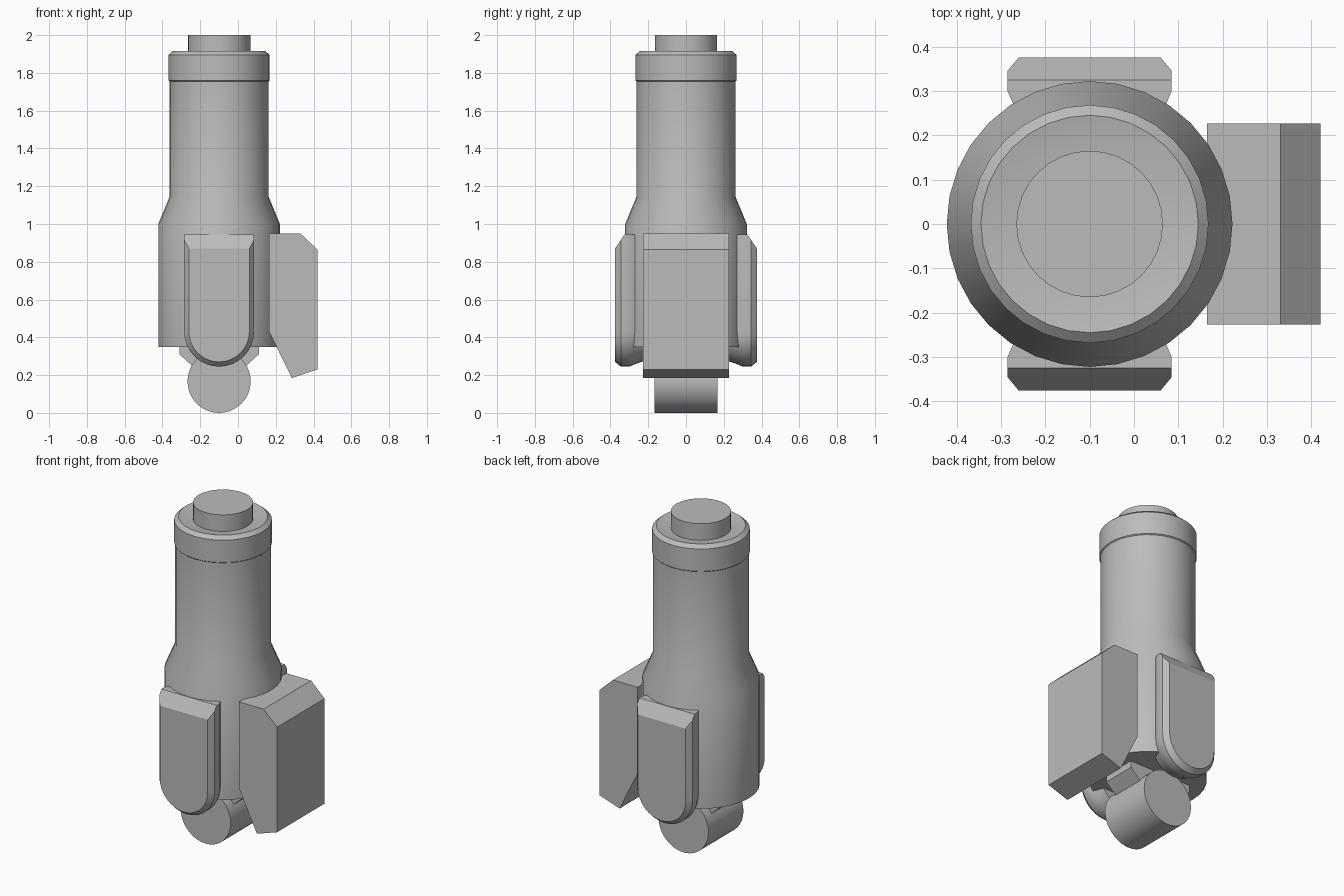
import bpy, bmesh, math

cube = bpy.data.objects.get("Cube")
if cube:
    bpy.data.objects.remove(cube, do_unlink=True)

grey = bpy.data.materials.new("plain_grey")
grey.use_nodes = True
color = (0.5, 0.5, 0.5, 1)
grey.diffuse_color = color
grey.node_tree.nodes["Principled BSDF"].inputs["Base Color"].default_value = color

AXIS = -0.1  # x position of the main body axis


def skin(name, rings):
    """Bridge equal-sized closed rings of points and cap both ends."""
    bm = bmesh.new()
    loops = [[bm.verts.new(p) for p in ring] for ring in rings]
    for a, b in zip(loops, loops[1:]):
        for i in range(len(a)):
            j = (i + 1) % len(a)
            bm.faces.new((a[i], a[j], b[j], b[i]))
    bm.faces.new(loops[0])
    bm.faces.new(loops[-1])
    bmesh.ops.recalc_face_normals(bm, faces=bm.faces)
    mesh = bpy.data.meshes.new(name)
    bm.to_mesh(mesh)
    bm.free()
    mesh.materials.append(grey)
    obj = bpy.data.objects.new(name, mesh)
    bpy.context.collection.objects.link(obj)
    bpy.ops.object.select_all(action='DESELECT')
    obj.select_set(True)
    bpy.context.view_layer.objects.active = obj
    bpy.ops.object.shade_smooth_by_angle(angle=math.radians(30))
    return obj


def circle(r, n=32):
    return [(r * math.cos(math.tau * i / n), r * math.sin(math.tau * i / n))
            for i in range(n)]


def lathe(name, profile):
    return skin(name, [[(AXIS + x, y, z) for x, y in circle(r)] for r, z in profile])


def extrude_y(name, outline, half):
    return skin(name, [[(x, y, z) for x, z in outline] for y in (-half, half)])


# Main housing: wide base, shoulder, barrel, collar and dished top
lathe("housing", [(0.322, 0.35), (0.322, 1.0), (0.262, 1.145), (0.262, 1.755),
                  (0.268, 1.76), (0.268, 1.895), (0.245, 1.915), (0.165, 1.9)])
lathe("top_cap", [(0.165, 1.85), (0.165, 2.0)])

# Roller under the housing and the bracket that holds it
extrude_y("roller", [(AXIS + x, 0.167 + z) for x, z in circle(0.167, 48)], 0.167)
extrude_y("roller_bracket", [(-0.31, 0.37), (-0.31, 0.31), (-0.2, 0.21),
                             (0.0, 0.21), (0.11, 0.31), (0.11, 0.37)], 0.105)

# Chamfered block on the left side
extrude_y("side_block", [(0.165, 0.95), (0.33, 0.95), (0.42, 0.865),
                         (0.42, 0.23), (0.285, 0.185), (0.165, 0.43)], 0.227)


# Round-bottomed pads on the front and back
def pad_outline(r, top):
    arc = [math.pi + math.pi * i / 16 for i in range(17)]
    points = [(AXIS + r * math.cos(a), 0.43 + r * math.sin(a)) for a in arc]
    return points + [(AXIS + r, top), (AXIS - r, top)]


PAD_STEPS = [(0.22, 0.155, 0.945), (0.27, 0.172, 0.945), (0.3, 0.185, 0.945),
             (0.325, 0.185, 0.945), (0.345, 0.185, 0.915), (0.375, 0.16, 0.87)]
for name, side in (("front_pad", -1), ("back_pad", 1)):
    skin(name, [[(x, side * y, z) for x, z in pad_outline(r, top)]
                for y, r, top in PAD_STEPS])
